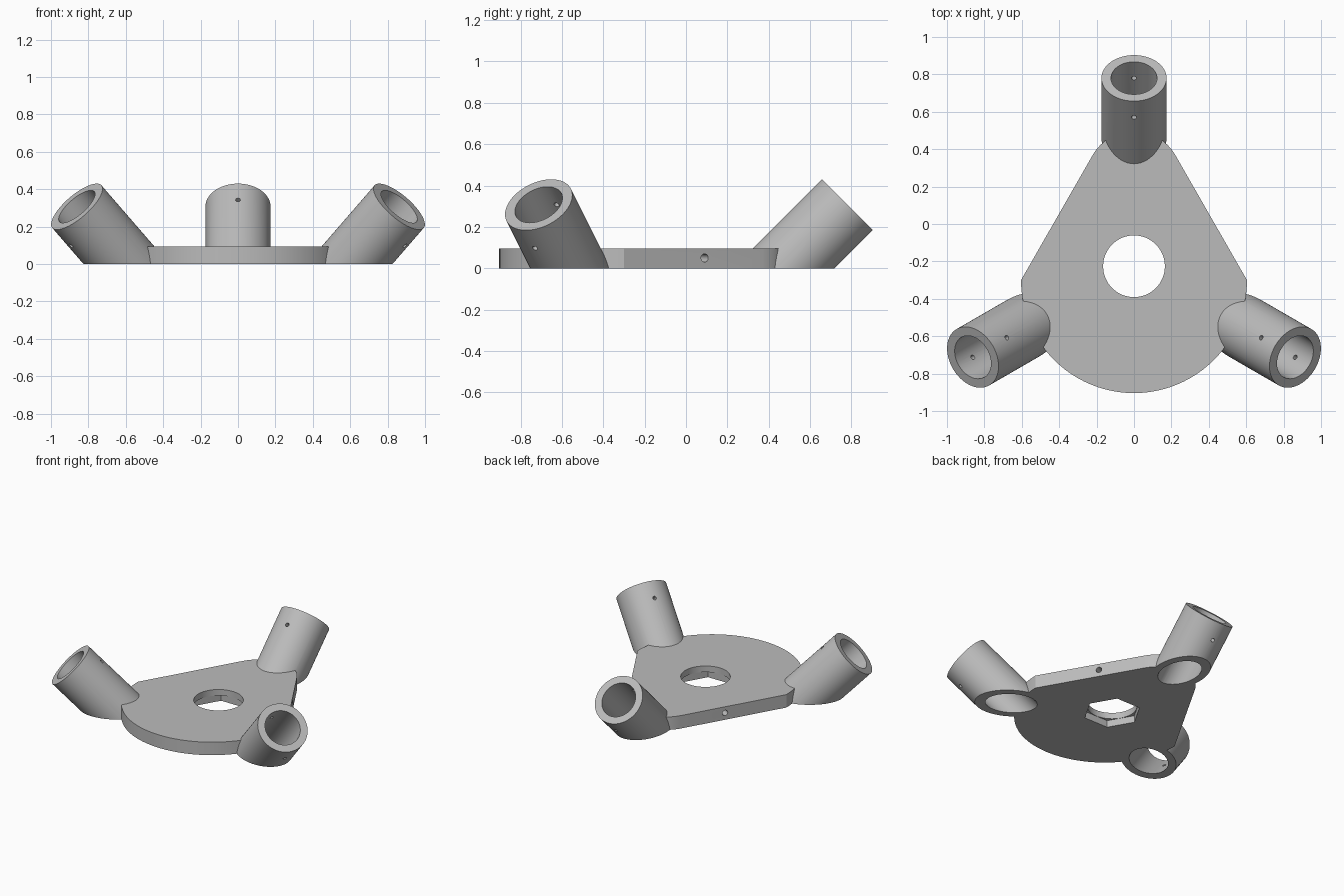
import bpy, bmesh, math
from mathutils import Vector, Matrix

if "Cube" in bpy.data.objects:
    bpy.data.objects.remove(bpy.data.objects["Cube"])

grey = bpy.data.materials.new("light_grey")
grey.use_nodes = True
grey.diffuse_color = (0.5, 0.5, 0.5, 1)
grey.node_tree.nodes["Principled BSDF"].inputs["Base Color"].default_value = (0.5, 0.5, 0.5, 1)

THICK = 0.095
HUB = Vector((0, -0.215, 0))
TUBE_R, BORE_R, REACH, TOP_Z = 0.174, 0.123, 0.995, 0.307


def make(name, bm):
    bmesh.ops.recalc_face_normals(bm, faces=bm.faces)
    mesh = bpy.data.meshes.new(name)
    bm.to_mesh(mesh)
    bm.free()
    ob = bpy.data.objects.new(name, mesh)
    bpy.context.collection.objects.link(ob)
    mesh.materials.append(grey)
    return ob


def rod(name, a, b, r, sides=64):
    """Closed prism with round section from point a to point b."""
    bm = bmesh.new()
    axis = b - a
    turn = axis.to_track_quat('Z', 'Y').to_matrix().to_4x4()
    bmesh.ops.create_cone(bm, cap_ends=True, segments=sides, radius1=r, radius2=r,
                          depth=axis.length,
                          matrix=Matrix.Translation((a + b) / 2) @ turn)
    return make(name, bm)


def combine(body, other, operation):
    mod = body.modifiers.new("combine", 'BOOLEAN')
    mod.operation, mod.solver, mod.object = operation, 'EXACT', other
    bpy.context.view_layer.objects.active = body
    bpy.ops.object.modifier_apply(modifier=mod.name)
    bpy.data.objects.remove(other)


def arc(cy, r, start, end, steps):
    angles = [math.radians(start + (end - start) * i / steps) for i in range(steps + 1)]
    return [(r * math.cos(t), cy + r * math.sin(t)) for t in angles]


# Plate: half disc at the front, straight sides narrowing to a rounded back corner
outline = arc(-0.3, 0.604, -180, 0, 48) + arc(0.243, 0.254, 30, 150, 16)
bm = bmesh.new()
face = bm.faces.new([bm.verts.new((x, y, 0)) for x, y in outline])
up = bmesh.ops.extrude_face_region(bm, geom=[face])
bmesh.ops.translate(bm, vec=(0, 0, THICK),
                    verts=[v for v in up["geom"] if isinstance(v, bmesh.types.BMVert)])
body = make("tripod_bracket", bm)

# Three tubes leaning outward at 45 degrees
cutters = []
for angle in (90, 210, 330):
    out = Vector((math.cos(math.radians(angle)), math.sin(math.radians(angle)), 0))
    rise = (out + Vector((0, 0, 1))).normalized()
    across = (out - Vector((0, 0, 1))).normalized()
    top = HUB + out * REACH + Vector((0, 0, TOP_Z))
    combine(body, rod("tube", top - rise * 0.8, top, TUBE_R), 'UNION')
    pin = top - rise * 0.123
    cutters.append(rod("bore", top - rise * 0.9, top + rise * 0.1, BORE_R))
    cutters.append(rod("pin_hole", pin - across * 0.22, pin + across * 0.22, 0.013, 16))

# Underside trimmed flat
bm = bmesh.new()
bmesh.ops.create_cube(bm, size=4, matrix=Matrix.Translation((0, 0, -2)))
cutters.append(make("floor_trim", bm))

# Centre hole with a hexagonal pocket beneath it
centre = Vector((0, -0.226, 0))
z = Vector((0, 0, 1))
cutters.append(rod("centre_hole", centre - z * 0.1, centre + z * 0.2, 0.165))
hexagon = rod("hex_pocket", centre - z * 0.1, centre + z * 0.05, 0.193, 6)
corner = hexagon.data.vertices[0].co - centre
spin = -math.atan2(corner.y, corner.x)
hexagon.data.transform(Matrix.Translation(centre) @ Matrix.Rotation(spin, 4, 'Z')
                       @ Matrix.Translation(-centre))
cutters.append(hexagon)

# Screw holes in the straight sides
for side in (1, -1):
    mouth = Vector((side * 0.38, 0.09, 0.05))
    inward = Vector((-side * 0.866, -0.5, 0))
    cutters.append(rod("side_hole", mouth - inward * 0.1, mouth + inward * 0.12, 0.02, 20))

for cutter in cutters:
    combine(body, cutter, 'DIFFERENCE')

bpy.ops.object.select_all(action='DESELECT')
body.select_set(True)
bpy.context.view_layer.objects.active = body
bpy.ops.object.shade_smooth_by_angle(angle=math.radians(30))
